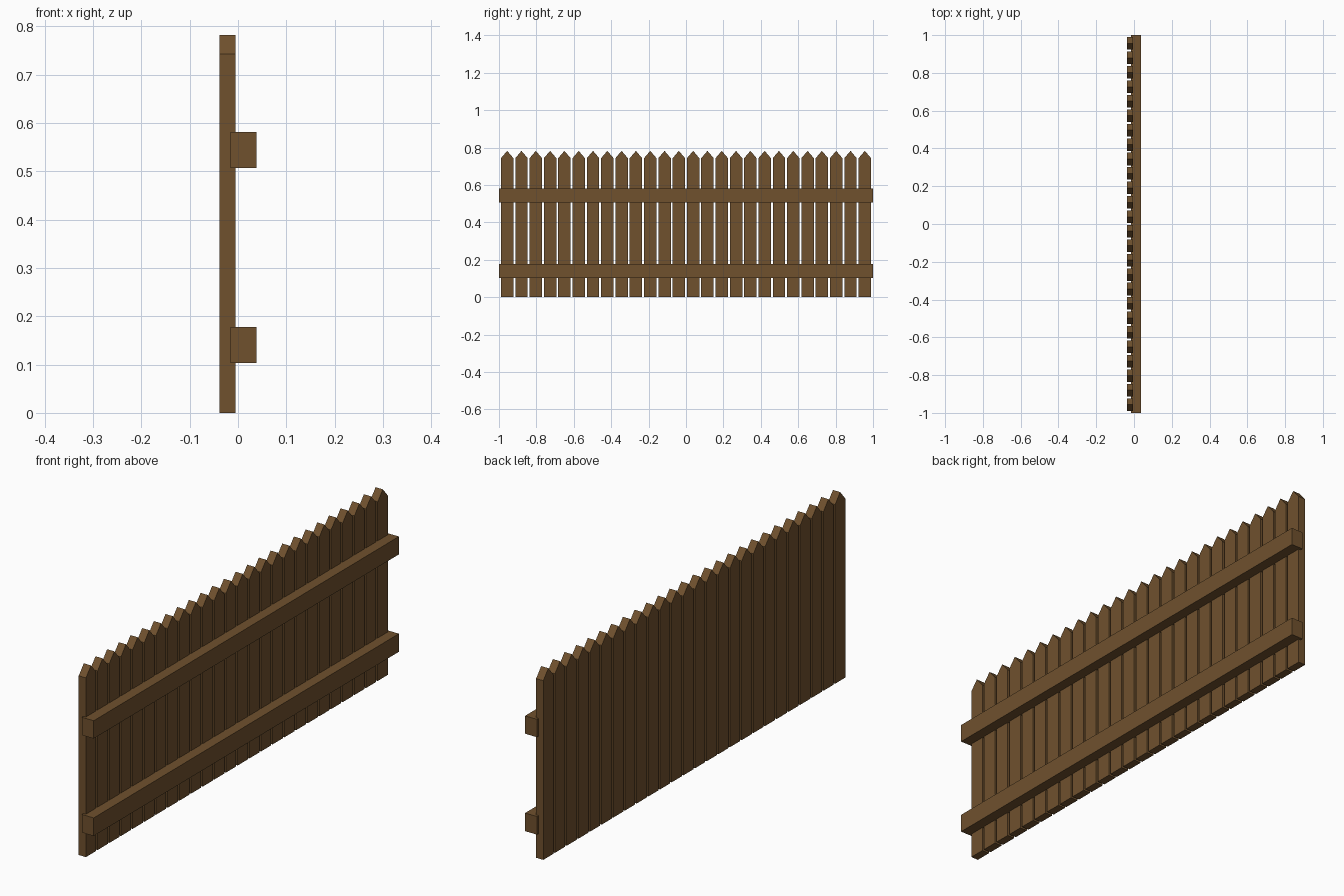
import bpy
import bmesh

cube = bpy.data.objects.get("Cube")
if cube:
    bpy.data.objects.remove(cube, do_unlink=True)

wood = bpy.data.materials.new("brown_wood")
wood.use_nodes = True
colour = (0.16, 0.082, 0.027, 1)
wood.diffuse_color = colour
wood.node_tree.nodes["Principled BSDF"].inputs["Base Color"].default_value = colour


def board(name, outline, x0, x1):
    """Extrude a (y, z) outline from x0 to x1."""
    bm = bmesh.new()
    face = bm.faces.new([bm.verts.new((x0, y, z)) for y, z in outline])
    grown = bmesh.ops.extrude_face_region(bm, geom=[face])
    moved = [v for v in grown["geom"] if isinstance(v, bmesh.types.BMVert)]
    bmesh.ops.translate(bm, verts=moved, vec=(x1 - x0, 0, 0))
    bmesh.ops.recalc_face_normals(bm, faces=bm.faces)
    mesh = bpy.data.meshes.new(name)
    bm.to_mesh(mesh)
    bm.free()
    mesh.materials.append(wood)
    obj = bpy.data.objects.new(name, mesh)
    bpy.context.collection.objects.link(obj)
    return obj


# Pointed pickets, evenly spaced along the fence
count, half, reach = 26, 0.0333, 0.956
shoulder, tip = 0.743, 0.782
for i in range(count):
    y = -reach + 2 * reach * i / (count - 1)
    outline = [(y - half, 0), (y + half, 0), (y + half, shoulder),
               (y, tip), (y - half, shoulder)]
    board(f"picket_{i + 1}", outline, -0.038, -0.005)

# Horizontal rails, sunk slightly into the pickets
for name, low, high in (("lower_rail", 0.103, 0.178), ("upper_rail", 0.507, 0.581)):
    board(name, [(-1, low), (1, low), (1, high), (-1, high)], -0.016, 0.038)
